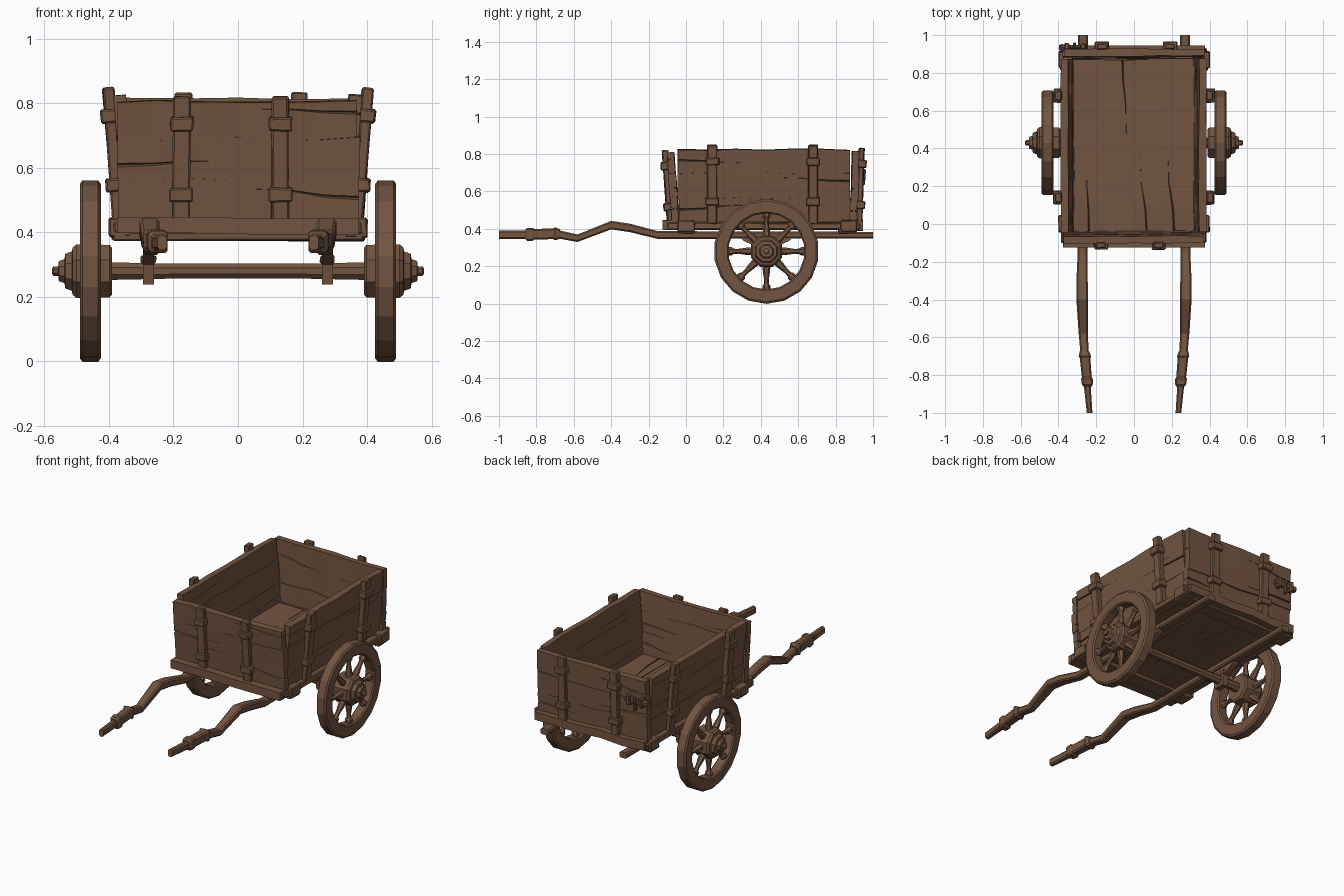
import bpy, bmesh, math, random
from mathutils import Vector, Matrix

if "Cube" in bpy.data.objects:
    bpy.data.objects.remove(bpy.data.objects["Cube"])

random.seed(7)
R = random.uniform
wood = bpy.data.materials.new("brown wood")
wood.diffuse_color = (0.170, 0.090, 0.052, 1)
wood.use_nodes = True
wood.node_tree.nodes["Principled BSDF"].inputs["Base Color"].default_value = wood.diffuse_color


def add_loft(bm, rings, closed=False):
    """Skin a list of point rings, capped unless closed into a loop."""
    vs = [[bm.verts.new(p) for p in r] for r in rings]
    n, m = len(vs), len(vs[0])
    for i in range(n if closed else n - 1):
        a, b = vs[i], vs[(i + 1) % n]
        for j in range(m):
            k = (j + 1) % m
            bm.faces.new((a[j], a[k], b[k], b[j]))
    if not closed:
        bm.faces.new(vs[0])
        bm.faces.new(vs[-1])


def finish(name, bm, M=Matrix()):
    bmesh.ops.recalc_face_normals(bm, faces=bm.faces)
    bm.transform(M)
    me = bpy.data.meshes.new(name)
    bm.to_mesh(me)
    bm.free()
    me.materials.append(wood)
    ob = bpy.data.objects.new(name, me)
    bpy.context.collection.objects.link(ob)
    return ob


def loft(name, rings, M=Matrix(), closed=False):
    bm = bmesh.new()
    add_loft(bm, rings, closed)
    return finish(name, bm, M)


def box(name, c, s, M=Matrix(), jit=0.003, bevel=0.005):
    """Slightly uneven chamfered block."""
    bm = bmesh.new()
    bmesh.ops.create_cube(bm, size=1)
    for v in bm.verts:
        v.co = Vector([c[i] + v.co[i] * s[i] + R(-jit, jit) for i in range(3)])
    if bevel:
        bmesh.ops.bevel(bm, geom=bm.edges[:], offset=bevel, segments=1, affect='EDGES')
    return finish(name, bm, M)


def lathe(name, prof, n, M, closed=False):
    """Turn (x, r) profile about the x axis."""
    return loft(name, [[(x, r * math.cos(t), r * math.sin(t)) for t in
                [2 * math.pi * (j + .5) / n for j in range(n)]] for x, r in prof], M, closed)


def carve(ob, M, cracks):
    """Cut tapered V grooves; each is (path of (u, v), face depth, side sign)."""
    bm = bmesh.new()
    for path, face, side in cracks:
        rings = []
        for i, (u, v) in enumerate(path):
            t = i / (len(path) - 1)
            w = 0.0105 * (1 - t) + 0.0008
            d = 0.018 * (1 - t) + 0.002
            rings.append([(u, side * (face + .02), v - w), (u, side * (face + .02), v + w),
                          (u, side * (face - d), v)])
        add_loft(bm, rings)
    cutter = finish("crack_cutter", bm, M)
    cutter.hide_render = True
    mod = ob.modifiers.new("cracks", 'BOOLEAN')
    mod.operation, mod.solver, mod.object = 'DIFFERENCE', 'EXACT', cutter
    mod.use_self = True
    dg = bpy.context.evaluated_depsgraph_get()
    ob.data = bpy.data.meshes.new_from_object(ob.evaluated_get(dg))
    ob.modifiers.clear()
    bpy.data.objects.remove(cutter)


def panel(name, M, length, seams, thick, wob=0.008, ends=0.006):
    """Boards stacked along local z, with wavy shared seams and cracks."""
    n = 7
    lines = [[z + R(-wob, wob) * (0.5 if k in (0, len(seams) - 1) else 1) for _ in range(n)]
             for k, z in enumerate(seams)]
    for k in range(len(seams) - 1):
        h, off = thick / 2, R(-.003, .003)
        L0, L1 = -length / 2 + R(-ends, ends), length / 2 + R(-ends, ends)
        rings = []
        for i in range(n):
            u = L0 + (L1 - L0) * i / (n - 1)
            f, b = -h + off + R(-.003, .003), h + off + R(-.003, .003)
            z0, z1 = lines[k][i], lines[k + 1][i]
            rings.append([(u, f, z0), (u, f, z1), (u, b, z1), (u, b, z0)])
        ob = loft(f"{name}_board_{k + 1}", rings, M)
        mid, span = (seams[k] + seams[k + 1]) / 2, seams[k + 1] - seams[k]
        cracks = []
        for side in (-1, 1):
            e = random.choice((-1, 1))
            v, s = mid + R(-.2, .2) * span, R(-.25, .25) * span
            cracks.append(([(e * (length / 2 + .03), v), (e * length * .36, v + s * .3),
                            (e * length * .22, v + s), (e * length * R(.0, .1), v + s * 1.2)],
                           h, side))
        carve(ob, M, cracks)


def posts(name, M, us, front, z0, z1, blocks, thick=0.035):
    """Upright battens with strap blocks on the outer face of a panel."""
    for i, u in enumerate(us):
        box(f"{name}_post_{i + 1}", (u, -front - thick / 2 + .004, (z0 + z1) / 2),
            (.052, thick, z1 - z0), M)
        for z in blocks:
            box(f"{name}_strap", (u, -front - thick / 2, z), (.074, thick + .018, .042), M)


def frame(x, y, z, turn, tilt):
    return (Matrix.Translation((x, y, z)) @ Matrix.Rotation(math.radians(turn), 4, 'Z')
            @ Matrix.Rotation(math.radians(tilt), 4, 'X'))


# Box walls: front, right, back, left, all leaning outwards
F = frame(0, -.055, .44, 0, 4)
B = frame(0, .895, .44, 180, 2)
panel("front_wall", F, .745, [0, .13, .25, .368], .04)
posts("front_wall", F, (-.175, .13), .02, -.02, .385, (.08, .30), .03)
panel("back_wall", B, .745, [0, .12, .245, .375], .04)
posts("back_wall", B, (-.19, .17), .02, -.02, .395, (.09, .31), .03)
for side, s in (("right", 1), ("left", -1)):
    M = frame(s * .337, .42, .44, s * 90, 4.5)
    panel(side + "_wall", M, .92, [0, .125, .26, .385], .04)
    posts(side + "_wall", M, (-.28 * s, .26 * s), .02, -.01, .412, (.11, .325))

# Floor boards run front to back: lay the panel flat, stacking across x
FL = Matrix.Translation((0, .42, .422)) @ Matrix(((0, 0, 1, 0), (1, 0, 0, 0), (0, 1, 0, 0), (0, 0, 0, 1)))
panel("floor", FL, .94, [-.34, -.155, 0, .145, .34], .032, .004)

# Frame under the box
for s in (-1, 1):
    box("side_sill", (s * .355, .415, .415), (.06, 1.03, .035))
    for y in (0.0, .87):
        box("sill_end", (s * .365, y, .415), (.07, .09, .06))
for name, y in (("front", -.085), ("back", .905)):
    n = 6
    loft(name + "_sill", [[(x, y - .04, z), (x, y + .04, z), (x, y + .04, z + .05), (x, y - .04, z + .05)]
         for x, z in [(-.375 + .15 * i, .395 + R(-.006, .006)) for i in range(n)]])
for y in (.0, .86):
    box("cross_beam", (0, y, .388), (.78, .09, .028))

# Pulling shafts with hand grips
path = [(-1, .235, .368, .03, .045), (-.86, .247, .368, .036, .045), (-.69, .262, .372, .042, .045),
        (-.58, .268, .35, .05, .04), (-.40, .274, .42, .062, .045), (-.30, .275, .405, .06, .045),
        (-.15, .272, .367, .052, .042), (.4, .27, .367, .052, .038), (1, .27, .366, .052, .036)]
grip = [(-.86, .246, .37, .045, .05), (-.85, .247, .37, .058, .068), (-.82, .249, .371, .062, .07),
        (-.81, .25, .371, .052, .056), (-.71, .259, .374, .056, .058), (-.70, .26, .374, .066, .07),
        (-.675, .262, .372, .05, .052)]


def bar(name, pts, s):
    rings = []
    for y, x, z, w, h in pts:
        w, h, c = w / 2, h / 2, .008
        rings.append([(s * x + a, y, z + b) for a, b in
                      ((w - c, -h), (w, c - h), (w, h - c), (w - c, h),
                       (c - w, h), (-w, h - c), (-w, c - h), (c - w, -h))])
    loft(name, rings)


for s, side in ((-1, "left"), (1, "right")):
    bar(side + "_shaft", path, s)
    bar(side + "_grip", grip, s)
    # axle bracket hanging from the shaft
    loft(side + "_axle_bracket", [[(s * .277 + d, y, z) for y, z in
         ((.28, .36), (.58, .36), (.55, .335), (.475, .30), (.465, .238), (.395, .238), (.385, .30), (.31, .335))]
         for d in (-.017, .017)])
    box(side + "_bracket_band", (s * .277, .43, .315), (.046, .11, .025))

# Axle
AX = Matrix.Translation((0, .43, .28))
lathe("axle", [(-.42, .03), (-.2, .025), (.2, .025), (.42, .03)], 8, AX)

# Wheels: faceted rim, tapered spokes, stepped hub
for s, side in ((-1, "left"), (1, "right")):
    W = AX @ Matrix.Diagonal((s, 1, 1, 1))
    lathe(side + "_wheel_rim", [(.425, .212), (.425, .270), (.433, .281), (.482, .281),
                                (.49, .270), (.49, .212), (.482, .204), (.433, .204)], 18, W, True)
    lathe(side + "_hub", [(.39, .078), (.398, .088), (.50, .09), (.512, .08), (.515, .066), (.535, .058),
                          (.538, .04), (.555, .034), (.557, .016), (.572, .016), (.577, .008)], 8, W)
    for i in range(8):
        S = W @ Matrix.Rotation(math.pi * i / 4, 4, 'X')
        loft(side + "_spoke", [[(.457 + w * math.cos(t), w * math.sin(t), r) for t in
             [math.pi * (j + .5) / 3 for j in range(6)]]
             for r, w in ((.07, .022), (.11, .019), (.15, .013), (.175, .014), (.185, .022), (.215, .022))], S)

# Latch on the back wall near the left corner
box("latch_bar", (.32, -.034, .25), (.15, .02, .03), B)
for u in (.27, .355):
    box("latch_keeper", (u, -.036, .25), (.026, .034, .062), B)
box("latch_peg", (.315, -.045, .235), (.02, .02, .085), B)
K = B @ Matrix.Translation((.385, -.03, .25))
lathe("latch_knob", [(-.02, .018), (.0, .022), (.012, .014)], 6, K)
